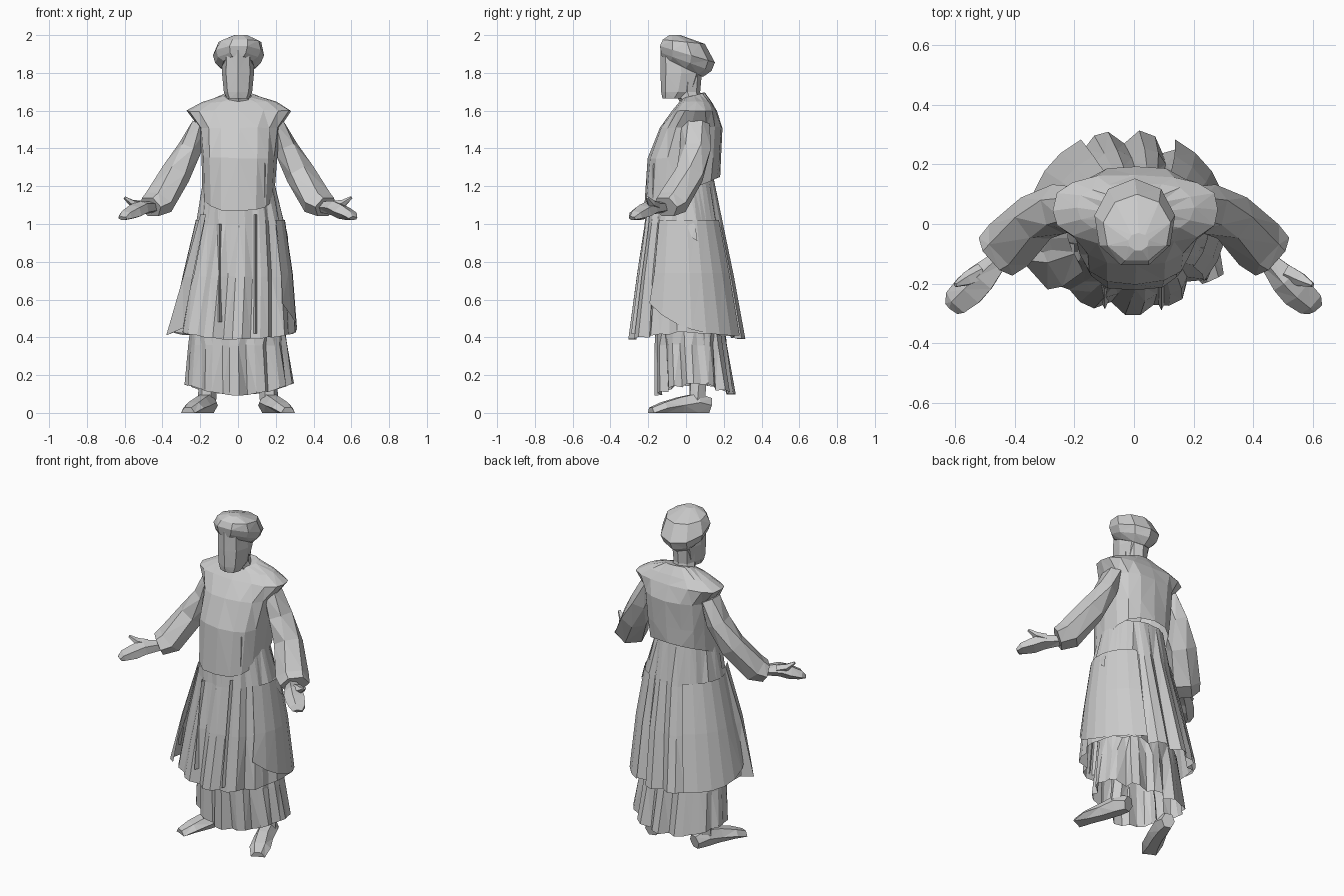
import bpy, bmesh, math, random
from mathutils import Vector

random.seed(4)
cube = bpy.data.objects.get("Cube")
if cube:
    bpy.data.objects.remove(cube)

grey = bpy.data.materials.new("plain grey")
grey.use_nodes = True
grey.diffuse_color = (0.6, 0.6, 0.6, 1)
grey.node_tree.nodes["Principled BSDF"].inputs["Base Color"].default_value = (0.6, 0.6, 0.6, 1)


def loft(name, rings, closed=True, caps=(False, False)):
    """Skin a list of equal-length point rings with flat triangles."""
    bm = bmesh.new()
    rows = [[bm.verts.new(p) for p in ring] for ring in rings]
    n = len(rows[0])
    for a, b in zip(rows, rows[1:]):
        for i in range(n if closed else n - 1):
            j = (i + 1) % n
            bm.faces.new((a[i], a[j], b[j], b[i]))
    if caps[0]:
        bm.faces.new(rows[0][::-1])
    if caps[1]:
        bm.faces.new(rows[-1])
    bmesh.ops.recalc_face_normals(bm, faces=bm.faces[:])
    bmesh.ops.triangulate(bm, faces=bm.faces[:])
    mesh = bpy.data.meshes.new(name)
    bm.to_mesh(mesh)
    bm.free()
    mesh.materials.append(grey)
    obj = bpy.data.objects.new(name, mesh)
    bpy.context.collection.objects.link(obj)
    return obj


def squared(v, power):
    return math.copysign(abs(v) ** power, v)


def oval(z, x0, x1, y0, y1, n, tilt=0.0, depths=None, jitter=0.0, start=0.0, power=1.0):
    """Horizontal ring from its extents; depths pull points inward as folds."""
    cx, cy, rx, ry = (x0 + x1) / 2, (y0 + y1) / 2, (x1 - x0) / 2, (y1 - y0) / 2
    ring = []
    for i in range(n):
        a = math.tau * (i + start) / n
        pull = 1 - (depths[i] * (0.25 + 0.75 * abs(math.sin(a))) if depths else 0)
        dy = ry * squared(math.sin(a), power) * pull
        ring.append(Vector((cx + rx * squared(math.cos(a), power) * pull, cy + dy, z - tilt * dy))
                    + Vector([random.uniform(-jitter, jitter) for _ in range(3)]))
    return ring


def pleated(rows, folds, n):
    """Skirt rings whose broad folds of uneven depth deepen towards the hem."""
    depth = [random.uniform(.6, 1.5) if i % 3 == 1 else random.uniform(0, .15) for i in range(n)]
    return [oval(*r, n, depths=[d * f for d in depth], jitter=.004) for r, f in zip(rows, folds)]


def tube(name, stations, n=6):
    """Tube along (centre, half width, half height) stations."""
    pts = [Vector(s[0]) for s in stations]
    rings = []
    for i, (c, w, h) in enumerate(stations):
        along = (pts[min(i + 1, len(pts) - 1)] - pts[max(i - 1, 0)]).normalized()
        side = along.cross(Vector((0, 0, 1))).normalized()
        up = side.cross(along)
        rings.append([pts[i] + side * w * math.cos(t) + up * h * math.sin(t)
                      for t in [math.tau * k / n for k in range(n)]])
    return loft(name, rings, caps=(True, True))


# Long pleated coat skirt, its hem a little higher at the sides
coat = [(1.24, -.18, .185, -.195, .15), (1.0, -.22, .245, -.22, .195),
        (.72, -.285, .285, -.265, .255), (.39, -.35, .31, -.31, .315)]
coat_rings = pleated(coat, (0, .07, .11, .14), 39)
for p in coat_rings[-1]:
    p.z += .04 * (p.x / .33) ** 2
loft("coat_skirt", coat_rings)

# Pleated under robe, its hem lifted at the sides
robe = [(.48, -.25, .245, -.16, .2), (.36, -.265, .26, -.165, .22), (.12, -.285, .295, -.17, .26)]
robe_rings = pleated(robe, (0, .09, .15), 36)
for p in robe_rings[-1]:
    p.z += .06 * (p.x / .29) ** 2 - .025
loft("under_robe", robe_rings)

# Smooth side panels over the pleats, with a rounded front corner
for label, s in (("left", 1), ("right", -1)):
    rows = []
    for k, (z, x0, x1, y0, y1) in enumerate(coat[1:]):
        cx, cy, row = (x0 + x1) / 2, (y0 + y1) / 2, []
        for i in range(8):
            t = i / 7
            a = math.radians(-38 + 100 * t)
            lift = .17 * (1 - t) ** 3 if k == 2 else 0
            row.append((cx + s * (x1 - x0) / 2 * math.cos(a) * (1.02 - lift * .25),
                        cy + (y1 - y0) / 2 * math.sin(a) * 1.02, z + lift + .02))
        rows.append(row)
    loft(label + "_side_panel", rows, closed=False)

# Pointed flap at the right front of the coat
loft("right_front_flap", [
    [(-.17, -.16, 1.05), (-.20, -.10, 1.05), (-.20, -.04, 1.05)],
    [(-.24, -.21, .72), (-.29, -.13, .72), (-.27, -.05, .72)],
    [(-.29, -.22, .45), (-.38, -.12, .41), (-.33, -.03, .43)]], closed=False)

# Bodice with wide square shoulders, hanging lower at the front
bodice = [(1.16, -.19, .195, -.225, .178, -.45), (1.35, -.195, .205, -.205, .188, 0),
          (1.51, -.205, .22, -.14, .195, 0), (1.60, -.275, .285, -.07, .165, 0),
          (1.645, -.19, .20, -.035, .14, 0), (1.68, -.08, .095, -.015, .10, -.25)]
loft("bodice", [oval(*r[:5], 16, tilt=r[5], jitter=.004, power=.8) for r in bodice],
     caps=(False, True))

# Upright pleats on the chest and long front pleats below
for i, (x, top, bottom) in enumerate([(.15, 1.48, 1.14), (-.09, 1.0, .48), (.10, 1.05, .42)]):
    def front(z):
        return -.145 - .065 * min(1, (1.5 - z) / .2) - max(0, 1.1 - z) * .13 + x ** 2 * 2
    loft("front_pleat_%d" % (i + 1), [
        [(x - .025, front(z) + .025, z), (x - .008, front(z) - .012, z), (x + .012, front(z) + .03, z)]
        for z in (top, (top + bottom) / 2, bottom)], closed=False)

# Sash end hanging at the left hip
loft("sash_end", [[(.215, -.04, 1.06), (.22, .01, 1.05)], [(.25, .0, 1.0), (.25, .05, .99)],
                  [(.265, .03, .93), (.265, .06, .91)]], closed=False)

# Arms, hands, legs and shoes, mirrored left to right
for label, s in (("left", 1), ("right", -1)):
    def m(x, y, z):
        return (s * x, y, z)
    tube(label + "_sleeve", [
        (m(.20, .05, 1.53), .075, .05), (m(.255, .05, 1.40), .085, .065),
        (m(.33, .02, 1.265), .085, .078), (m(.42, -.07, 1.115), .095, .08),
        (m(.465, -.11, 1.09), .085, .06)], 6)
    tube(label + "_palm", [
        (m(.44, -.11, 1.09), .03, .03), (m(.51, -.185, 1.085), .055, .04),
        (m(.55, -.225, 1.065), .06, .04), (m(.595, -.265, 1.045), .05, .028),
        (m(.61, -.285, 1.03), .03, .012)], 5)
    tube(label + "_thumb", [
        (m(.51, -.16, 1.10), .03, .025), (m(.56, -.185, 1.11), .025, .02),
        (m(.60, -.205, 1.14), .008, .008)], 5)
    tube(label + "_leg", [
        (m(.14, .07, .32), .06, .06), (m(.155, .065, .2), .05, .05),
        (m(.165, .06, .06), .045, .05)], 6)
    shoe = tube(label + "_shoe", [
        (m(.145, .125, .04), .04, .045), (m(.165, .06, .055), .055, .055),
        (m(.195, -.03, .04), .055, .05), (m(.235, -.12, .026), .06, .034),
        (m(.265, -.185, .014), .04, .016)], 6)
    # The sole is pressed flat onto the floor
    for v in shoe.data.vertices:
        if v.co.z < .02:
            v.co.z = 0

# Neck and ridged face
loft("neck", [oval(1.64, -.075, .08, -.03, .085, 8), oval(1.70, -.065, .065, -.06, .075, 8),
              oval(1.84, -.075, .075, -.06, .088, 8)])
face = [(1.665, -.06, .06, -.125, .0), (1.70, -.075, .075, -.132, .05),
        (1.80, -.085, .085, -.135, .085), (1.92, -.08, .08, -.135, .08)]
loft("face", [oval(*r, 8, power=.85) for r in face], caps=(True, True))

# Soft hat tipped back on the head
hat = [(1.835, -.088, .088, -.135, .09, .5), (1.86, -.122, .122, -.14, .135, .36),
       (1.90, -.135, .14, -.147, .153, .3), (1.965, -.105, .125, -.13, .10, .1),
       (2.0, -.02, .05, -.09, -.03, 0)]
loft("hat", [oval(*r[:5], 9, tilt=r[5], start=.25) for r in hat], caps=(True, True))
